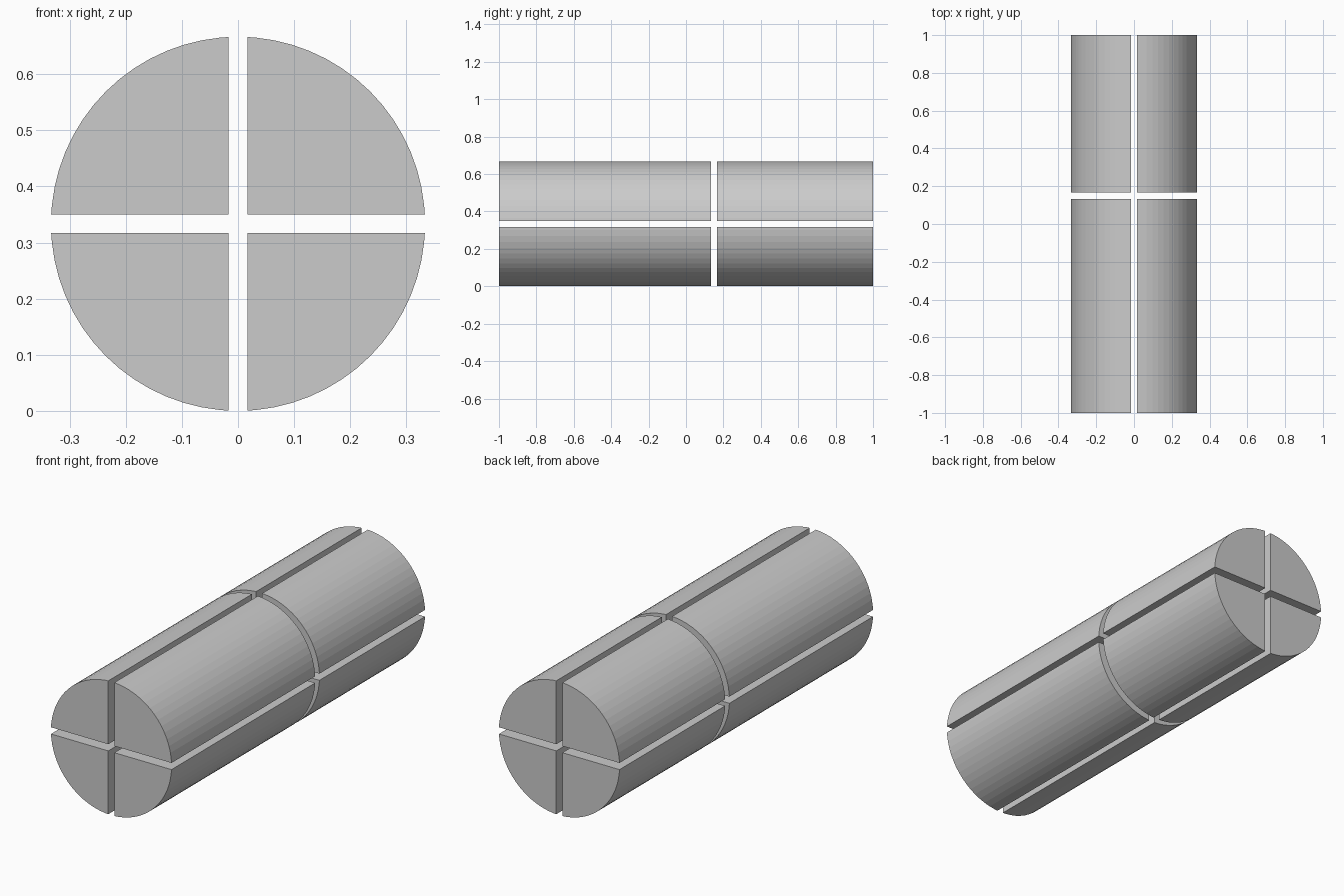
import bpy, bmesh, math

if "Cube" in bpy.data.objects:
    bpy.data.objects.remove(bpy.data.objects["Cube"])

R = 1 / 3          # cylinder radius, also axis height
G = 1 / 60         # half of the gap width
SIDES = 64         # facets of the full round


def quarter_profile(sx, sz):
    """Quarter disc inset from both centre planes, mirrored by sign."""
    edge = math.sqrt(R * R - G * G)
    pts = [(G, G), (edge, G)]
    for i in range(1, SIDES // 4):
        a = 2 * math.pi * i / SIDES
        pts.append((R * math.cos(a), R * math.sin(a)))
    pts.append((G, edge))
    return [(sx * x, R + sz * z) for x, z in pts]


def wedge(name, sx, sz, y0, y1):
    """Extrude a quarter profile along y."""
    bm = bmesh.new()
    face = bm.faces.new([bm.verts.new((x, y0, z)) for x, z in quarter_profile(sx, sz)])
    ext = bmesh.ops.extrude_face_region(bm, geom=[face], use_keep_orig=True)
    moved = [v for v in ext["geom"] if isinstance(v, bmesh.types.BMVert)]
    bmesh.ops.translate(bm, verts=moved, vec=(0, y1 - y0, 0))
    bmesh.ops.recalc_face_normals(bm, faces=bm.faces)
    mesh = bpy.data.meshes.new(name)
    bm.to_mesh(mesh)
    bm.free()
    bpy.context.collection.objects.link(bpy.data.objects.new(name, mesh))


# Long front section and shorter back section, four wedges each
for section, y0, y1 in (("front", -1, 0.15 - G), ("back", 0.15 + G, 1)):
    for side, sx in (("left", -1), ("right", 1)):
        for level, sz in (("lower", -1), ("upper", 1)):
            wedge(f"{section}_{level}_{side}_wedge", sx, sz, y0, y1)
